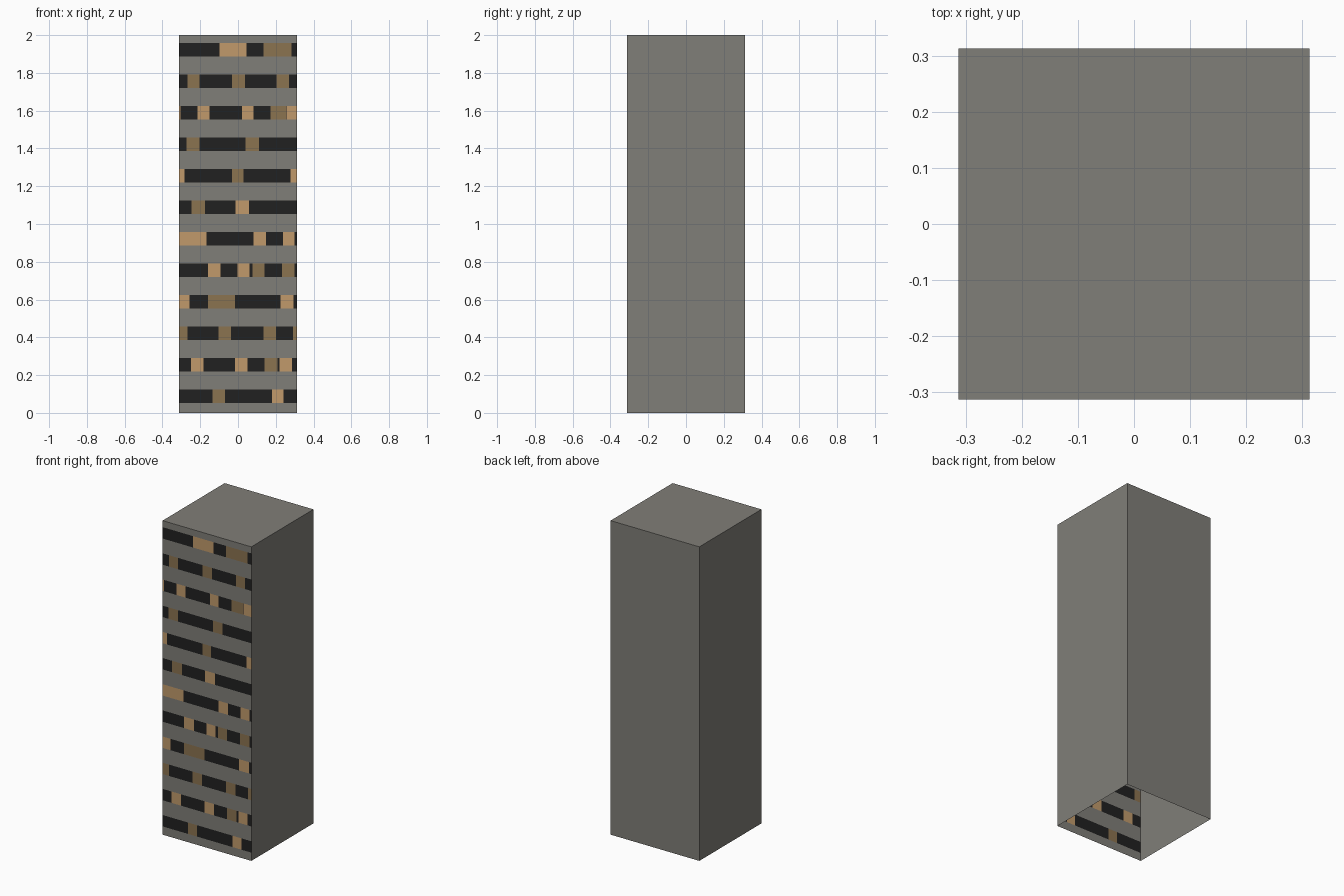
import bpy, bmesh

if "Cube" in bpy.data.objects:
    bpy.data.objects.remove(bpy.data.objects["Cube"])

W, H = 0.3125, 2.0           # half width, height
ROWS, SILL, WIN = 12, 0.0525, 0.0725


def lin(c):
    c /= 255
    return c / 12.92 if c < 0.04045 else ((c + 0.055) / 1.055) ** 2.4


def material(name, rgb):
    m = bpy.data.materials.new(name)
    m.diffuse_color = (*[lin(c) for c in rgb], 1)
    m.use_nodes = True
    m.node_tree.nodes["Principled BSDF"].inputs["Base Color"].default_value = m.diffuse_color
    return m


MATS = [material("concrete grey", (128, 126, 120)),
        material("dark glass", (33, 33, 33)),
        material("bright window", (193, 154, 107)),
        material("dim window", (139, 115, 80))]
WALL, GLASS, B, D = range(4)

# Lit windows per storey, bottom to top: (left, right, colour)
LIT = [
    [(-.134, -.07, D), (.179, .242, B)],
    [(-.25, -.183, B), (-.017, .05, B), (.141, .21, D), (.221, .285, B)],
    [(-W, -.267, D), (-.102, -.036, D), (.136, .2, D), (.29, W, D)],
    [(-W, -.256, B), (-.16, -.017, D), (.226, .295, B)],
    [(-.16, -.092, B), (-.002, .062, B), (.078, .141, D), (.232, .3, D)],
    [(-W, -.166, B), (.083, .147, B), (.237, .3, B)],
    [(-.245, -.176, D), (-.012, .057, B)],
    [(-W, -.282, B), (-.033, .03, D), (.279, W, B)],
    [(-.272, -.203, D), (.041, .11, D)],
    [(-W, -.304, B), (-.214, -.15, B), (.02, .083, B), (.173, .253, D), (.258, W, B)],
    [(-.267, -.203, D), (-.033, .036, D), (.205, .269, D)],
    [(-.097, .046, B), (.136, .284, D)],
]


def make(name, quads):
    """Mesh object from (corner list, material index) quads."""
    bm = bmesh.new()
    for pts, mi in quads:
        bm.faces.new([bm.verts.new(p) for p in pts]).material_index = mi
    bmesh.ops.remove_doubles(bm, verts=bm.verts, dist=1e-5)
    me = bpy.data.meshes.new(name)
    bm.to_mesh(me)
    bm.free()
    for m in MATS:
        me.materials.append(m)
    ob = bpy.data.objects.new(name, me)
    bpy.context.collection.objects.link(ob)
    return ob


# Plain walls and roof, open underneath
make("walls_and_roof", [
    ([(W, -W, 0), (W, W, 0), (W, W, H), (W, -W, H)], WALL),
    ([(W, W, 0), (-W, W, 0), (-W, W, H), (W, W, H)], WALL),
    ([(-W, W, 0), (-W, -W, 0), (-W, -W, H), (-W, W, H)], WALL),
    ([(-W, -W, H), (W, -W, H), (W, W, H), (-W, W, H)], WALL),
])


def front(x0, x1, z0, z1, mi):
    return ([(x0, -W, z0), (x1, -W, z0), (x1, -W, z1), (x0, -W, z1)], mi)


# Front wall: solid bands alternating with window strips
quads, z = [], 0
for i, lit in enumerate(LIT):
    z0 = i * H / ROWS + SILL
    z1 = z0 + WIN
    quads.append(front(-W, W, z, z0, WALL))
    x = -W
    for a, b, colour in lit:
        if a > x + 1e-4:
            quads.append(front(x, a, z0, z1, GLASS))
        quads.append(front(a, b, z0, z1, colour))
        x = b
    if x < W - 1e-4:
        quads.append(front(x, W, z0, z1, GLASS))
    z = z1
quads.append(front(-W, W, z, H, WALL))
make("front_facade", quads)
